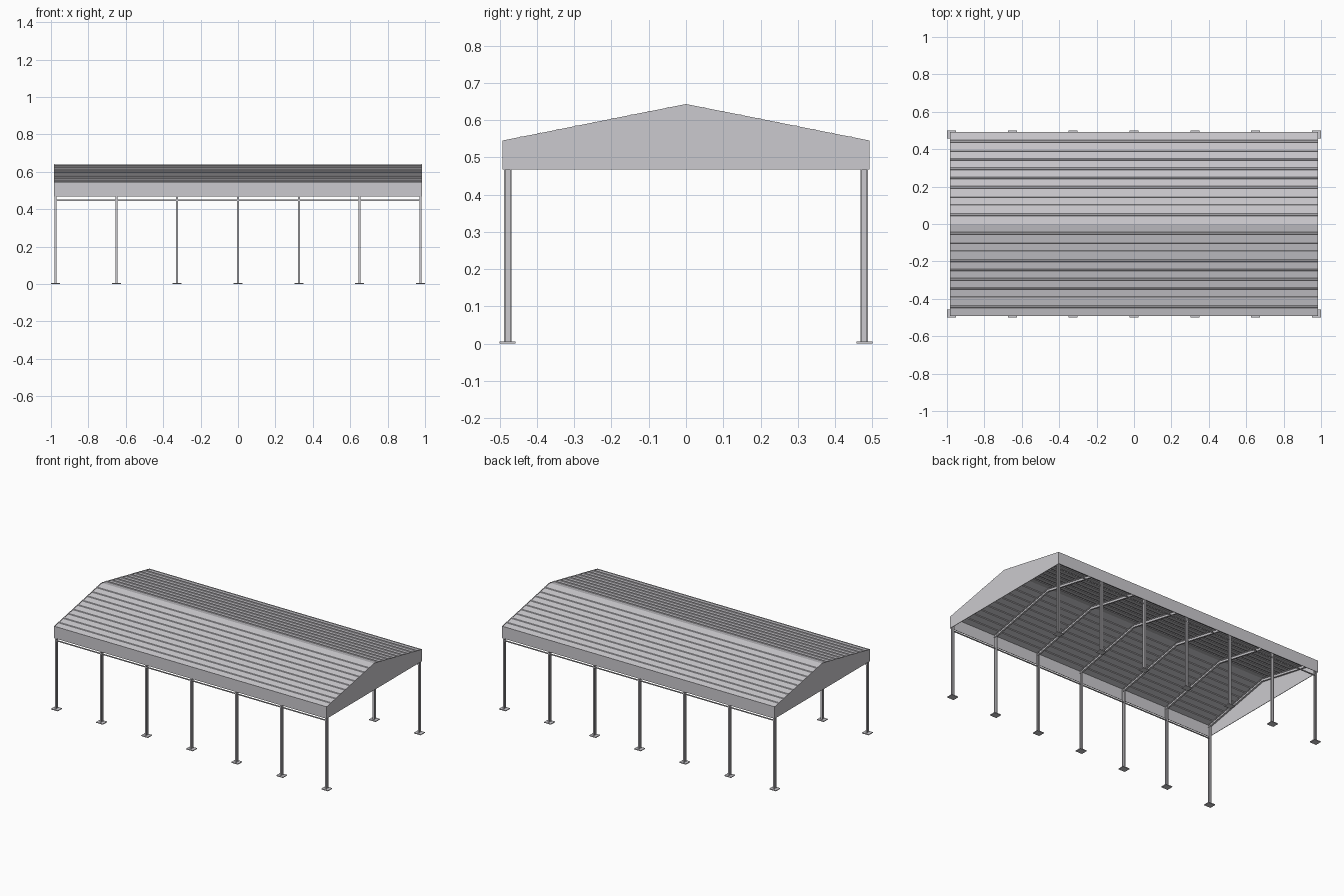
import bpy, bmesh

if "Cube" in bpy.data.objects:
    bpy.data.objects.remove(bpy.data.objects["Cube"])

steel = bpy.data.materials.new("light_grey_steel")
steel.diffuse_color = (0.6, 0.59, 0.62, 1)
steel.use_nodes = True
steel.node_tree.nodes["Principled BSDF"].inputs["Base Color"].default_value = steel.diffuse_color

HALF_X, HALF_Y = 0.985, 0.492      # roof footprint
EAVE, RIDGE, SKIRT = 0.545, 0.643, 0.467
COL_X, COL_Y = 0.976, 0.4785       # outermost columns


def roof_z(y):
    return RIDGE - (RIDGE - EAVE) * abs(y) / HALF_Y


def finish(name, bm):
    bmesh.ops.recalc_face_normals(bm, faces=bm.faces)
    me = bpy.data.meshes.new(name)
    bm.to_mesh(me)
    bm.free()
    me.materials.append(steel)
    ob = bpy.data.objects.new(name, me)
    bpy.context.collection.objects.link(ob)
    return ob


def add_box(bm, lo, hi):
    geo = bmesh.ops.create_cube(bm, size=1)
    for v in geo["verts"]:
        for i in range(3):
            v.co[i] = lo[i] if v.co[i] < 0 else hi[i]


def add_prism(bm, profile, x0, x1):
    """Extrude a closed (y, z) profile along x."""
    face = bm.faces.new([bm.verts.new((x0, y, z)) for y, z in profile])
    ext = bmesh.ops.extrude_face_region(bm, geom=[face])["geom"]
    for v in ext:
        if isinstance(v, bmesh.types.BMVert):
            v.co.x = x1


def chevron(top, bottom, half):
    """Band following the roof pitch, offset below the roof line."""
    ys = (-half, 0, half)
    return ([(y, roof_z(y) - top) for y in ys]
            + [(y, roof_z(y) - bottom) for y in reversed(ys)])


# Ribbed roof sheet: ribs run along the building
line = [(-HALF_Y, 0)]
for k in range(-9, 10):
    y = k * HALF_Y / 10
    if k == 0:
        line.append((0, 0))
    else:
        line += [(y - 0.006, 0), (y - 0.0035, 0.004),
                 (y + 0.0035, 0.004), (y + 0.006, 0)]
line.append((HALF_Y, 0))
sheet = [(y, roof_z(y) - 0.003 + h) for y, h in line]
under = [(y, z - 0.001) for y, z in reversed(sheet)]
bm = bmesh.new()
add_prism(bm, sheet + under, -HALF_X, HALF_X)
finish("roof_sheet", bm)

# Gable panels and eave fascias
for side, label in ((-1, "left"), (1, "right")):
    bm = bmesh.new()
    add_prism(bm, [(-HALF_Y, SKIRT), (HALF_Y, SKIRT), (HALF_Y, EAVE),
                   (0, RIDGE), (-HALF_Y, EAVE)],
              side * (HALF_X - 0.003), side * HALF_X)
    finish(label + "_gable_panel", bm)
for side, label in ((-1, "front"), (1, "back")):
    ys = sorted((side * HALF_Y, side * (HALF_Y - 0.003)))
    bm = bmesh.new()
    add_box(bm, (-HALF_X, ys[0], SKIRT), (HALF_X, ys[1], EAVE))
    finish(label + "_eave_fascia", bm)
    # Thin rail below the fascia
    bm = bmesh.new()
    add_box(bm, (-COL_X, side * COL_Y - 0.003, 0.445),
            (COL_X, side * COL_Y + 0.003, 0.451))
    finish(label + "_rail", bm)

# Seven portal frames: I-section columns, base plates and rafters
for i in range(7):
    x = COL_X * (i - 3) / 3
    for side, label in ((-1, "front"), (1, "back")):
        y = side * COL_Y
        bm = bmesh.new()
        for s in (-1, 1):
            fy = y + s * 0.008
            add_box(bm, (x - 0.0055, fy - 0.0015, 0.005),
                    (x + 0.0055, fy + 0.0015, 0.538))
        add_box(bm, (x - 0.001, y - 0.0065, 0.005),
                (x + 0.001, y + 0.0065, 0.538))
        finish(f"{label}_column_{i + 1}", bm)
        bm = bmesh.new()
        add_box(bm, (x - 0.024, y - 0.0215, 0), (x + 0.024, y + 0.0215, 0.005))
        finish(f"{label}_base_plate_{i + 1}", bm)
    bm = bmesh.new()
    for top, bottom, w in ((0.005, 0.008, 0.0055), (0.008, 0.021, 0.001),
                           (0.021, 0.024, 0.0055)):
        add_prism(bm, chevron(top, bottom, 0.487), x - w, x + w)
    finish(f"rafter_{i + 1}", bm)
